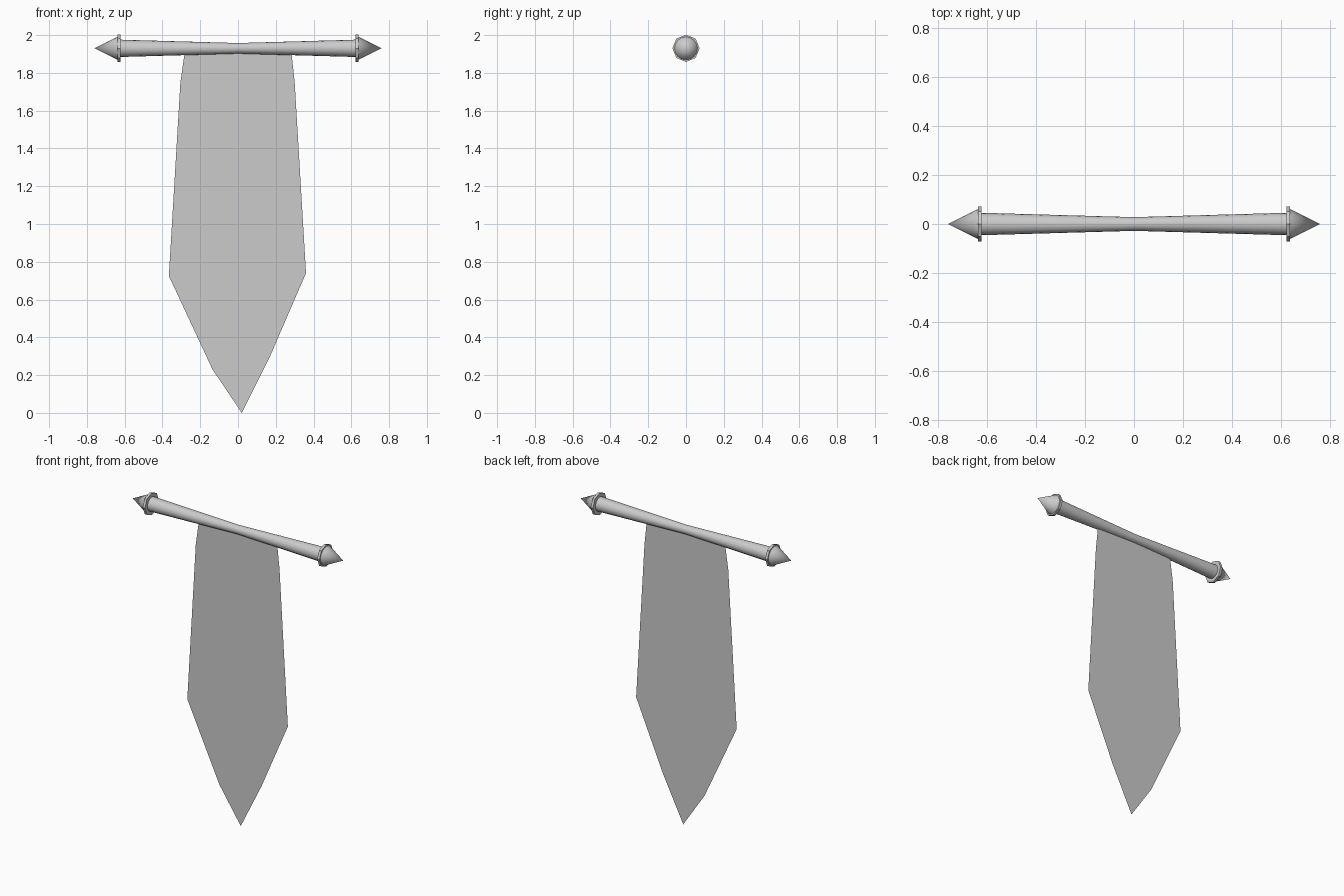
import bpy, bmesh
from math import pi, sin, cos

if "Cube" in bpy.data.objects:
    bpy.data.objects.remove(bpy.data.objects["Cube"])

POLE_Z = 1.93


def make_object(name, bm):
    mesh = bpy.data.meshes.new(name)
    bm.to_mesh(mesh)
    bm.free()
    obj = bpy.data.objects.new(name, mesh)
    bpy.context.collection.objects.link(obj)
    return obj


def lathe_x(name, profile, sides, smooth=True):
    """Revolve (x, radius) points around the pole axis, with closed ends."""
    bm = bmesh.new()
    rings = []
    for x, r in profile:
        if r == 0:
            rings.append([bm.verts.new((x, 0, POLE_Z))] * sides)
        else:
            rings.append([bm.verts.new((x, r * sin(2 * pi * i / sides),
                                        POLE_Z + r * cos(2 * pi * i / sides)))
                          for i in range(sides)])
    for a, b in zip(rings, rings[1:]):
        for i in range(sides):
            j = (i + 1) % sides
            bm.faces.new(list(dict.fromkeys((a[i], a[j], b[j], b[i]))))
    for ring in (rings[0], rings[-1]):
        if ring[0] is not ring[1]:
            bm.faces.new(ring)
    bmesh.ops.recalc_face_normals(bm, faces=bm.faces)
    obj = make_object(name, bm)
    if smooth:
        bpy.ops.object.select_all(action='DESELECT')
        obj.select_set(True)
        bpy.context.view_layer.objects.active = obj
        bpy.ops.object.shade_smooth_by_angle(angle=pi / 4)
    return obj


# Waisted crossbar
lathe_x("crossbar", [(-0.63, 0.046), (0, 0.028), (0.63, 0.046)], 16)

# Octagonal collar and pointed finial at each end
for side, s in (("left", -1), ("right", 1)):
    lathe_x(f"collar_{side}", [(s * 0.622, 0.072), (s * 0.638, 0.072)], 8, smooth=False)
    lathe_x(f"finial_{side}", [(s * 0.63, 0.065), (s * 0.76, 0)], 16)

# Flat hanging cloth with a slightly uneven pointed hem
outline = [(-0.275, 1.93), (-0.285, 1.89), (-0.305, 1.75), (-0.366, 0.725),
           (-0.135, 0.23), (0.02, 0.0), (0.17, 0.30), (0.36, 0.74),
           (0.30, 1.75), (0.285, 1.89), (0.275, 1.93)]
bm = bmesh.new()
bm.faces.new([bm.verts.new((x, 0, z)) for x, z in outline])
make_object("banner_cloth", bm)
